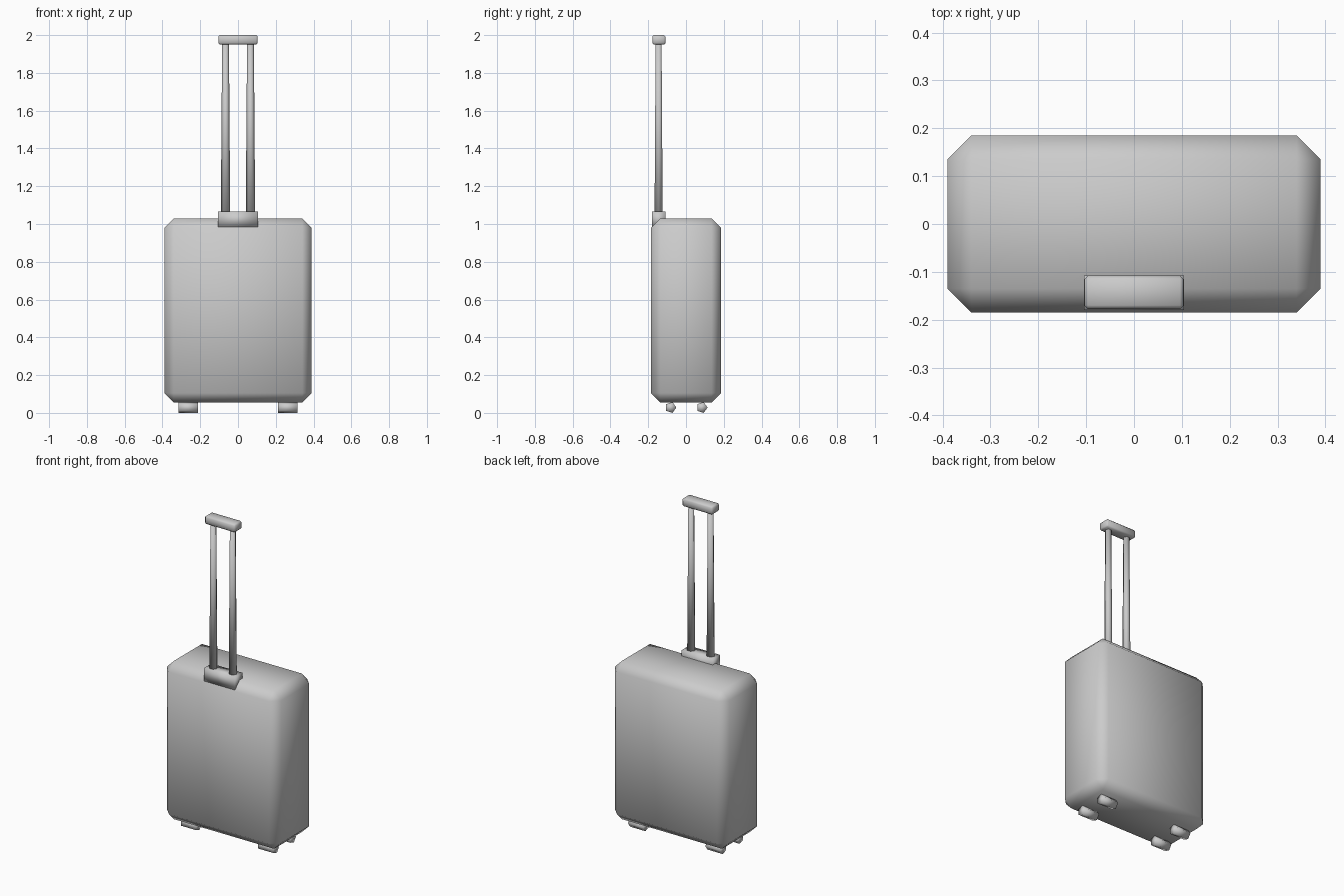
import bpy
import bmesh
from math import radians
from mathutils import Matrix, Vector

cube = bpy.data.objects.get("Cube")
if cube:
    bpy.data.objects.remove(cube, do_unlink=True)

GREY = (0.6, 0.6, 0.6, 1.0)
grey = bpy.data.materials.new("plain grey")
grey.use_nodes = True
grey.diffuse_color = GREY
grey.node_tree.nodes["Principled BSDF"].inputs["Base Color"].default_value = GREY


def finish(name, bm):
    """Turn a bmesh into a smooth shaded grey object."""
    for face in bm.faces:
        face.smooth = True
    mesh = bpy.data.meshes.new(name)
    bm.to_mesh(mesh)
    bm.free()
    mesh.materials.append(grey)
    obj = bpy.data.objects.new(name, mesh)
    bpy.context.scene.collection.objects.link(obj)
    return obj


def box(name, low, high, chamfer=0.0):
    """Box between two corners, with all edges optionally chamfered."""
    low, high = Vector(low), Vector(high)
    bm = bmesh.new()
    bmesh.ops.create_cube(bm, size=1)
    bmesh.ops.scale(bm, vec=high - low, verts=bm.verts)
    bmesh.ops.translate(bm, vec=(low + high) / 2, verts=bm.verts)
    if chamfer:
        bmesh.ops.bevel(bm, geom=bm.edges[:], offset=chamfer, segments=1,
                        affect='EDGES')
    return finish(name, bm)


def prism(name, sides, r_start, r_end, length, matrix):
    """Capped, optionally tapered prism along its local z axis."""
    bm = bmesh.new()
    bmesh.ops.create_cone(bm, cap_ends=True, segments=sides, radius1=r_start,
                          radius2=r_end, depth=length, matrix=matrix)
    return finish(name, bm)


# Suitcase shell
box("suitcase_body", (-0.39, -0.185, 0.055), (0.39, 0.185, 1.03), 0.05)

# Telescopic handle: socket, two tapered poles and a grip
box("handle_socket", (-0.105, -0.18, 0.985), (0.105, -0.108, 1.065))
box("handle_grip", (-0.104, -0.178, 1.95), (0.104, -0.108, 2.0), 0.008)
for side, sign in (("left", 1), ("right", -1)):
    place = Matrix.Translation((sign * 0.066, -0.145, 1.5))
    turn = Matrix.Rotation(radians(90), 4, 'Z')
    prism(f"handle_pole_{side}", 6, 0.025, 0.018, 0.94, place @ turn)

# Four five-sided wheels, one corner pointing to the back
across = Matrix.Rotation(radians(90), 4, 'Y')
for side, sign in (("left", 1), ("right", -1)):
    for end, y in (("front", -0.081), ("back", 0.084)):
        place = Matrix.Translation((sign * 0.263, y, 0.0285))
        prism(f"wheel_{end}_{side}", 5, 0.03, 0.03, 0.104, place @ across)
